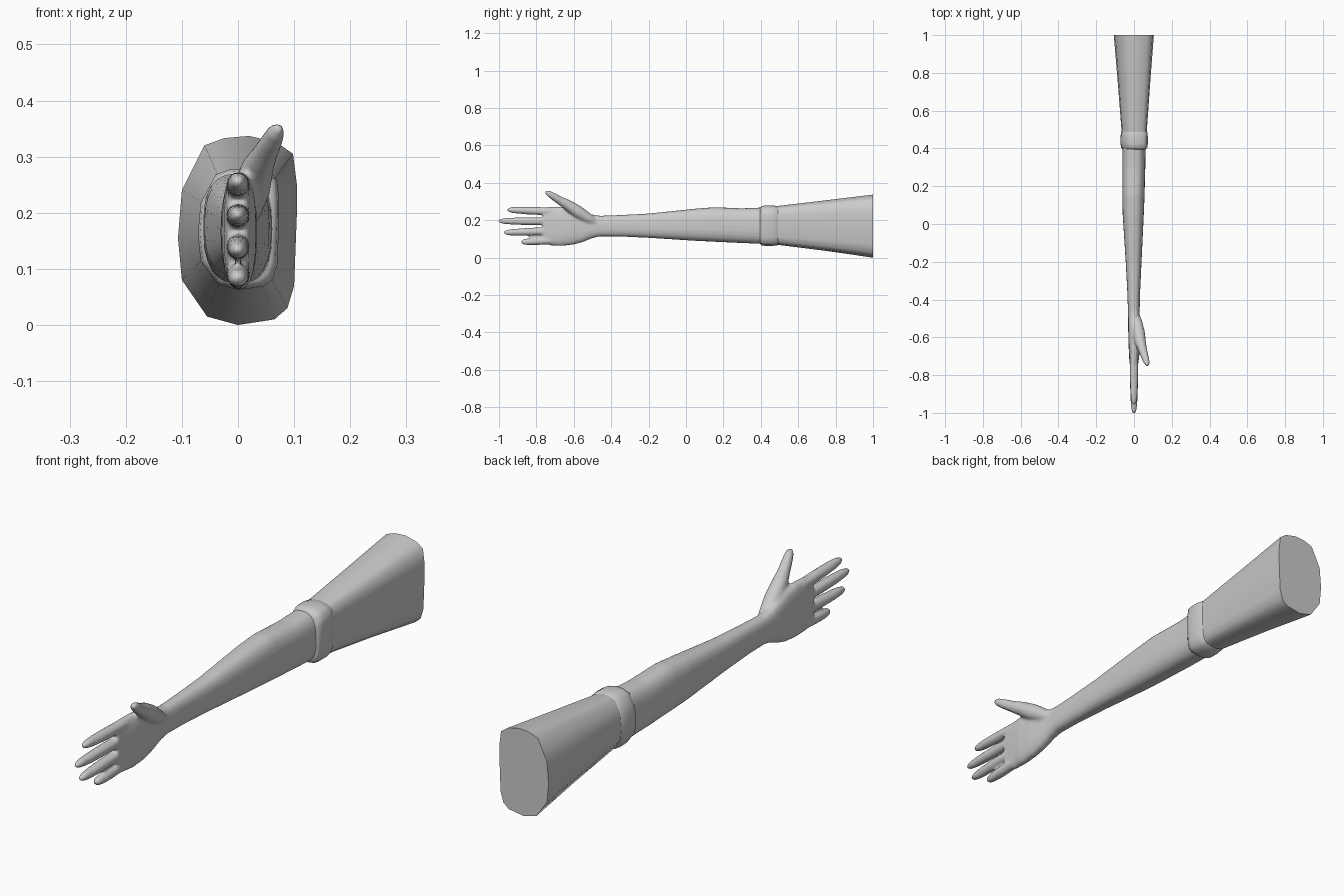
import bpy, bmesh, math
from mathutils import Vector

if "Cube" in bpy.data.objects:
    bpy.data.objects.remove(bpy.data.objects["Cube"])

skin = bpy.data.materials.new("light grey")
skin.diffuse_color = (0.6, 0.6, 0.6, 1)
skin.use_nodes = True
skin.node_tree.nodes["Principled BSDF"].inputs["Base Color"].default_value = skin.diffuse_color


def loft(bm, rings):
    """Bridge closed rings of points and cap both ends."""
    loops = [[bm.verts.new(p) for p in r] for r in rings]
    n = len(loops[0])
    for a, b in zip(loops, loops[1:]):
        for i in range(n):
            j = (i + 1) % n
            bm.faces.new((a[i], a[j], b[j], b[i]))
    bm.faces.new(loops[0])
    bm.faces.new(loops[-1])


def section(y, x0, x1, z0, z1, power=2.6, n=24):
    """Rounded-box cross-section facing along y."""
    pts = []
    for i in range(n):
        a = 2 * math.pi * i / n
        c, s = math.cos(a), math.sin(a)
        u = math.copysign(abs(c) ** (2 / power), c)
        v = math.copysign(abs(s) ** (2 / power), s)
        pts.append(((x0 + x1) / 2 + u * (x1 - x0) / 2, y,
                    (z0 + z1) / 2 + v * (z1 - z0) / 2))
    return pts


def tube(bm, path, n=14):
    """Round tube through (x, y, z, radius) points."""
    pts = [Vector(p[:3]) for p in path]
    rings = []
    for i, p in enumerate(pts):
        t = (pts[min(i + 1, len(pts) - 1)] - pts[max(i - 1, 0)]).normalized()
        u = t.cross(Vector((0, 0, 1))).normalized()
        v = u.cross(t)
        rings.append([p + path[i][3] * (u * math.cos(2 * math.pi * k / n)
                      + v * math.sin(2 * math.pi * k / n)) for k in range(n)])
    loft(bm, rings)


def make(name, bm, angle=40):
    bmesh.ops.recalc_face_normals(bm, faces=bm.faces)
    me = bpy.data.meshes.new(name)
    bm.to_mesh(me)
    bm.free()
    me.materials.append(skin)
    ob = bpy.data.objects.new(name, me)
    bpy.context.collection.objects.link(ob)
    bpy.ops.object.select_all(action='DESELECT')
    ob.select_set(True)
    bpy.context.view_layer.objects.active = ob
    bpy.ops.object.shade_smooth_by_angle(angle=math.radians(angle))
    return ob


# Forearm and palm: y, x range, z range
bm = bmesh.new()
loft(bm, [section(*s) for s in [
    (0.45, -0.060, 0.062, 0.072, 0.270),
    (0.30, -0.062, 0.060, 0.078, 0.264),
    (0.15, -0.062, 0.056, 0.085, 0.270),
    (0.05, -0.060, 0.052, 0.090, 0.262),
    (-0.20, -0.044, 0.040, 0.106, 0.236),
    (-0.35, -0.036, 0.033, 0.113, 0.228),
    (-0.46, -0.032, 0.030, 0.114, 0.224),
    (-0.50, -0.031, 0.030, 0.105, 0.230),
    (-0.55, -0.031, 0.032, 0.084, 0.248),
    (-0.60, -0.030, 0.034, 0.070, 0.264),
    (-0.66, -0.028, 0.032, 0.063, 0.272),
    (-0.72, -0.025, 0.025, 0.065, 0.272),
    (-0.765, -0.019, 0.019, 0.074, 0.268),
]])

# Four fingers: root z, tip y, tip z
for z0, tip, z1 in [(0.246, -0.957, 0.256), (0.194, -1.003, 0.196),
                    (0.143, -0.975, 0.134), (0.094, -0.882, 0.083)]:
    root = -0.70
    path = []
    for t, r in [(0, .022), (.3, .0215), (.55, .021), (.75, .019),
                 (.88, .0165), (.96, .012), (1, .005)]:
        path.append((0, root + (tip - root) * t, z0 + (z1 - z0) * t, r))
    tube(bm, path)

# Thumb with its fleshy base
tube(bm, [(0.008, -0.47, 0.178, 0.018), (0.016, -0.52, 0.208, 0.028),
          (0.024, -0.575, 0.243, 0.034), (0.035, -0.63, 0.280, 0.029),
          (0.047, -0.67, 0.303, 0.023), (0.060, -0.71, 0.328, 0.0195),
          (0.068, -0.735, 0.344, 0.016), (0.073, -0.750, 0.354, 0.007)])
arm = make("forearm_and_hand", bm, 60)

# Fuse the hand into one soft skin
rm = arm.modifiers.new("fuse", 'REMESH')
rm.mode = 'VOXEL'
rm.voxel_size = 0.006
rm.use_smooth_shade = True
sm = arm.modifiers.new("soften", 'SMOOTH')
sm.factor = 0.5
sm.iterations = 4

# Flared upper sleeve, using the outline of its open end
outline = [(-.06, .32), (-.025, .333), (.02, .337), (.07, .325), (.098, .305),
           (.105, .25), (.105, .2), (.1, .07), (.088, .03), (.065, .01),
           (0, 0), (-.055, .015), (-.1, .08), (-.107, .155), (-.1, .24)]


def outline_ring(y, x0, x1, z0, z1):
    return [(x0 + (x + .107) / .212 * (x1 - x0), y, z0 + z / .337 * (z1 - z0))
            for x, z in outline]


bm = bmesh.new()
loft(bm, [outline_ring(1.0, -.107, .105, 0, .337),
          outline_ring(0.75, -.086, .086, .036, .307),
          outline_ring(0.47, -.064, .066, .071, .274)])
make("upper_sleeve", bm, 50)

# Raised band at the elbow
bm = bmesh.new()
loft(bm, [outline_ring(y, -.062 - d, .064 + d, .072 - d, .270 + d)
          for y, d in [(.498, 0), (.488, .006), (.46, .0095), (.425, .0095),
                       (.405, .006), (.395, -.002)]])
make("elbow_band", bm, 60)
